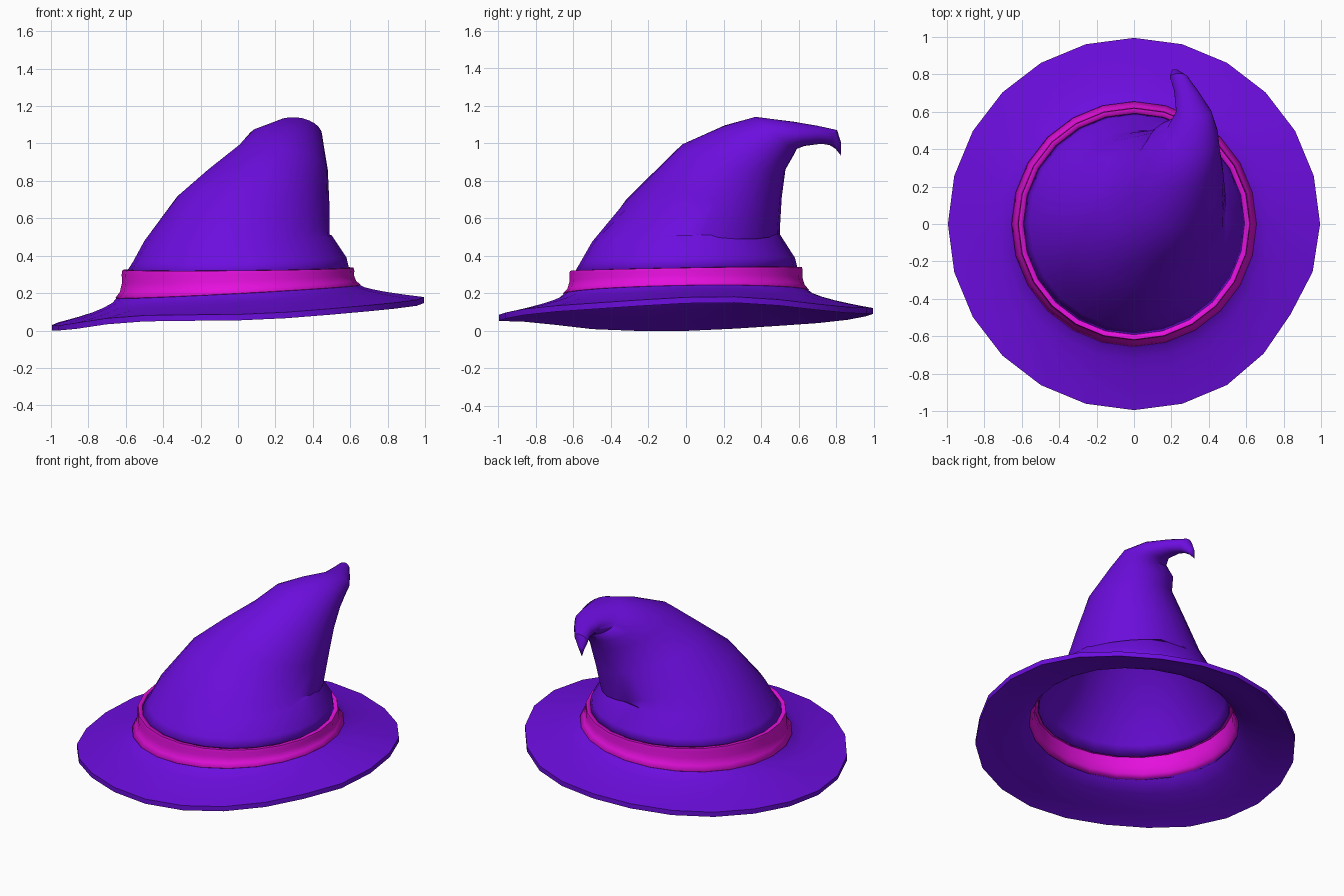
import bpy, math

if "Cube" in bpy.data.objects:
    bpy.data.objects.remove(bpy.data.objects["Cube"])

N = 24


def material(name, rgb):
    m = bpy.data.materials.new(name)
    m.diffuse_color = (*rgb, 1)
    m.use_nodes = True
    m.node_tree.nodes["Principled BSDF"].inputs["Base Color"].default_value = m.diffuse_color
    return m


purple = material("purple felt", (0.15, 0.004, 0.73))
pink = material("pink ribbon", (0.78, 0.005, 0.72))


def loft(name, rings, mat, tip=None, thickness=0, angle=40):
    """Skin a list of equal point rings, optionally closed to a tip."""
    n = len(rings[0])
    verts = [p for ring in rings for p in ring]
    faces = []
    for j in range(len(rings) - 1):
        for i in range(n):
            k = (i + 1) % n
            faces.append((j * n + i, j * n + k, (j + 1) * n + k, (j + 1) * n + i))
    if tip:
        verts.append(tip)
        base = (len(rings) - 1) * n
        faces += [(base + i, base + (i + 1) % n, len(verts) - 1) for i in range(n)]
    mesh = bpy.data.meshes.new(name)
    mesh.from_pydata(verts, [], faces)
    mesh.materials.append(mat)
    ob = bpy.data.objects.new(name, mesh)
    bpy.context.collection.objects.link(ob)
    bpy.ops.object.select_all(action='DESELECT')
    ob.select_set(True)
    bpy.context.view_layer.objects.active = ob
    bpy.ops.object.shade_smooth_by_angle(angle=math.radians(angle))
    if thickness:
        mod = ob.modifiers.new("cloth thickness", 'SOLIDIFY')
        mod.thickness = thickness
        mod.offset = -1
    return ob


def ellipse(cx, cy, cz, a, sa, b, sb):
    """Tilted ring: axes (a, 0, sa) and (0, b, sb)."""
    pts = []
    for i in range(N):
        t = 2 * math.pi * i / N
        c, s = math.cos(t), math.sin(t)
        pts.append((cx + a * c, cy + b * s, cz + sa * c + sb * s))
    return pts


# Crown: slouching cone that bends back into a hooked tip
crown_rings = [
    (0.00, 0.00, 0.32, 0.595, 0.005, 0.595, 0.01),
    (0.01, 0.01, 0.38, 0.570, 0.010, 0.570, 0.01),
    (0.00, 0.00, 0.495, 0.500, 0.015, 0.500, 0.02),
    (0.08, 0.085, 0.61, 0.410, -0.10, 0.415, -0.07),
    (0.16, 0.165, 0.77, 0.328, -0.08, 0.345, -0.06),
    (0.24, 0.25, 0.92, 0.240, -0.06, 0.280, -0.06),
    (0.26, 0.385, 1.01, 0.200, -0.03, 0.185, -0.08),
    (0.31, 0.48, 1.055, 0.140, -0.01, 0.110, -0.085),
    (0.32, 0.60, 1.05, 0.095, 0.00, 0.030, -0.065),
    (0.28, 0.71, 1.045, 0.065, 0.00, 0.010, -0.048),
    (0.24, 0.785, 1.03, 0.048, 0.00, -0.02, -0.04),
    (0.22, 0.812, 0.985, 0.022, 0.00, -0.015, -0.015),
]
loft("crown", [ellipse(*r) for r in crown_rings], purple,
     tip=(0.205, 0.825, 0.935), thickness=0.008)

# Ribbon band: pinched profile, wider on the left
band_rings = [(0.21, 0.655, 0.035), (0.235, 0.632, 0.03), (0.275, 0.62, 0.02),
              (0.31, 0.622, 0.01), (0.33, 0.618, 0.006), (0.331, 0.592, 0.006)]
loft("ribbon_band", [ellipse(0, 0, z, r, s, r, 0.01) for z, r, s in band_rings],
     pink, thickness=0.006)


# Brim: floppy disc with a thin folded edge
def rim_radius(t):
    dent = math.exp(-((t - math.radians(327)) / 0.25) ** 2)
    return 0.995 - 0.03 * dent


def rim_height(t):
    return (0.092 + 0.062 * math.cos(t) + 0.012 * math.sin(t)
            + 0.013 * math.cos(3 * t) + 0.006 * math.sin(5 * t))


def brim_ring(u, drop):
    """u runs from the band (0) to the rim (1)."""
    pts = []
    for i in range(N):
        t = 2 * math.pi * i / N
        inner = 0.212 + 0.035 * math.cos(t) + 0.01 * math.sin(t)
        r = 0.645 + (rim_radius(t) - 0.645) * u
        z = inner + (rim_height(t) - inner) * u ** 0.65
        pts.append((r * math.cos(t), r * math.sin(t), max(0.0, z - drop)))
    return pts


steps = [0, 0.08, 0.22, 0.42, 0.65, 0.85, 1]
top = [brim_ring(u, -0.012 * u) for u in steps]
under = [brim_ring(u, 0.02 if u == 1 else 0.012) for u in reversed(steps)]
brim = loft("brim", (top + under)[::-1], purple)
